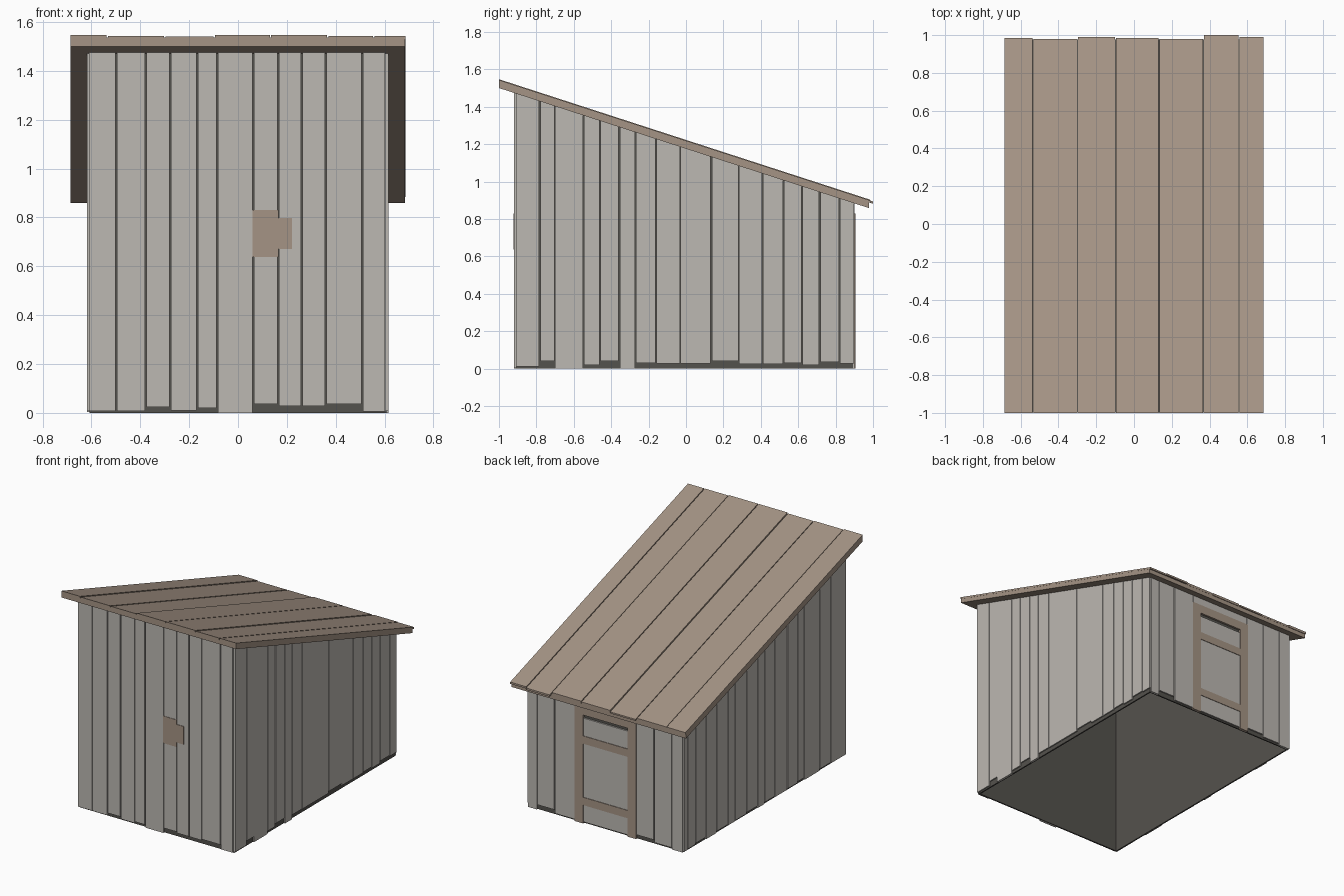
import bpy, bmesh

cube = bpy.data.objects.get("Cube")
if cube:
    bpy.data.objects.remove(cube, do_unlink=True)


def material(name, rgb):
    lin = [((c / 255 + 0.055) / 1.055) ** 2.4 for c in rgb] + [1.0]
    m = bpy.data.materials.new(name)
    m.use_nodes = True
    m.diffuse_color = lin
    m.node_tree.nodes["Principled BSDF"].inputs["Base Color"].default_value = lin
    return m


GREY = material("weathered_grey_wood", (188, 184, 178))
BROWN = material("brown_wood", (165, 148, 133))
DARK = material("dark_lining", (84, 82, 77))


def under(y):
    """Height of the sloping roof underside."""
    return 1.5 - 0.3245 * (y + 1)


def above(offset):
    return lambda y: under(y) + offset


def build(name, blocks, mats, rule=None):
    """One object from blocks (x0, x1, y0, y1, bottom, top); heights may follow y."""
    bm = bmesh.new()
    for x0, x1, y0, y1, low, high in blocks:
        rings = []
        for h in (low, high):
            rings.append([bm.verts.new((x, y, h(y) if callable(h) else h))
                          for x, y in ((x0, y0), (x1, y0), (x1, y1), (x0, y1))])
        a, b = rings
        bm.faces.new(a[::-1])
        bm.faces.new(b)
        for i in range(4):
            j = (i + 1) % 4
            bm.faces.new((a[i], a[j], b[j], b[i]))
    bm.normal_update()
    if rule:
        for f in bm.faces:
            f.material_index = rule(f.normal)
    me = bpy.data.meshes.new(name)
    bm.to_mesh(me)
    bm.free()
    for m in mats:
        me.materials.append(m)
    ob = bpy.data.objects.new(name, me)
    bpy.context.collection.objects.link(ob)
    return ob


def boards(cuts, lifts, tight=(), gap=0.006):
    """Spans between cuts with a bottom height each; cuts listed as tight get a hairline gap."""
    half = [0.0012 if i in tight else gap / 2 for i in range(len(cuts))]
    return [(cuts[i] + half[i], cuts[i + 1] - half[i + 1], lifts[i % len(lifts)])
            for i in range(len(cuts) - 1)]


# Dark lining: four thin walls, hollow and open at the bottom
lining = [(-0.607, 0.607, -0.908, -0.898, 0.0, above(0.005)),
          (-0.607, 0.607, 0.882, 0.892, 0.0, above(0.005))]
lining += [(x - 0.005, x + 0.005, -0.898, 0.882, 0.0, above(0.005)) for x in (-0.602, 0.602)]
build("wall_lining", lining, [DARK])

# Front wall
front = boards([-0.612, -0.498, -0.378, -0.277, -0.166, -0.085, 0.062, 0.165, 0.26, 0.36, 0.508, 0.605],
               [0.008, 0.008, 0.025, 0.01, 0.02, 0.0, 0.036, 0.028, 0.028, 0.036, 0.005])
build("front_wall_boards", [(a, b, -0.92, -0.904, z, above(0.002)) for a, b, z in front], [GREY])

# Side walls
left = boards([-0.912, -0.782, -0.702, -0.548, -0.46, -0.357, -0.27, -0.16, -0.03,
               0.135, 0.283, 0.408, 0.522, 0.62, 0.715, 0.82, 0.9],
              [0.01, 0.04, 0.0, 0.02, 0.04, 0.0, 0.03, 0.028,
               0.028, 0.04, 0.025, 0.025, 0.03, 0.02, 0.035, 0.028], tight=(2, 8, 10))
build("left_wall_boards", [(0.603, 0.616, a, b, z, above(0.002)) for a, b, z in left], [GREY])
right = boards([-0.912, -0.74, -0.615, -0.445, -0.37, -0.255, -0.11, 0.0, 0.08,
                0.2, 0.33, 0.41, 0.535, 0.655, 0.77, 0.86, 0.9],
               [0.008, 0.015, 0.004, 0.02, 0.012])
build("right_wall_boards", [(-0.617, -0.603, a, b, z, above(0.002)) for a, b, z in right], [GREY])

# Back wall on both sides of the door and above it
back = (boards([-0.608, -0.52, -0.38, -0.235], [0.0, 0.012, 0.03])
        + boards([0.237, 0.4, 0.535, 0.608], [0.01, 0.035, 0.0])
        + boards([-0.235, 0.237], [0.79]))
build("back_wall_boards", [(a, b, 0.888, 0.902, z, above(0.002)) for a, b, z in back], [GREY])

# Back door: panel, posts and rails
build("door_panel", [(-0.175, 0.172, 0.888, 0.902, 0.01, 0.745)], [GREY])
posts = [(-0.242, -0.175), (0.172, 0.24)]
rails = [(0.13, 0.185), (0.565, 0.62), (0.768, 0.83)]
build("door_posts", [(a, b, 0.888, 0.906, 0.0, 0.83) for a, b in posts], [BROWN])
build("door_rails", [(-0.175, 0.172, 0.888, 0.906, a, b) for a, b in rails], [BROWN])

# Latch on the front wall
build("latch_plate", [(0.06, 0.166, -0.923, -0.91, 0.638, 0.83)], [BROWN])
build("latch_tab", [(0.166, 0.22, -0.923, -0.91, 0.67, 0.798)], [BROWN])

# Roof base with a dark top showing between the boards
build("roof_base", [(-0.685, 0.684, -0.999, 0.978, above(0), above(0.036))],
      [BROWN, DARK], lambda n: int(n.z > 0.5))

# Roof boards with uneven ends
roof = boards([-0.688, -0.535, -0.3, -0.098, 0.133, 0.367, 0.556, 0.688],
              [0.985, 0.98, 0.99, 0.985, 0.98, 1.0, 0.99])
thick = [0.047, 0.043, 0.041, 0.047, 0.047, 0.043, 0.043]
build("roof_boards", [(a, b, -1.0, end, above(0.03), above(t))
                      for (a, b, end), t in zip(roof, thick)], [BROWN])
